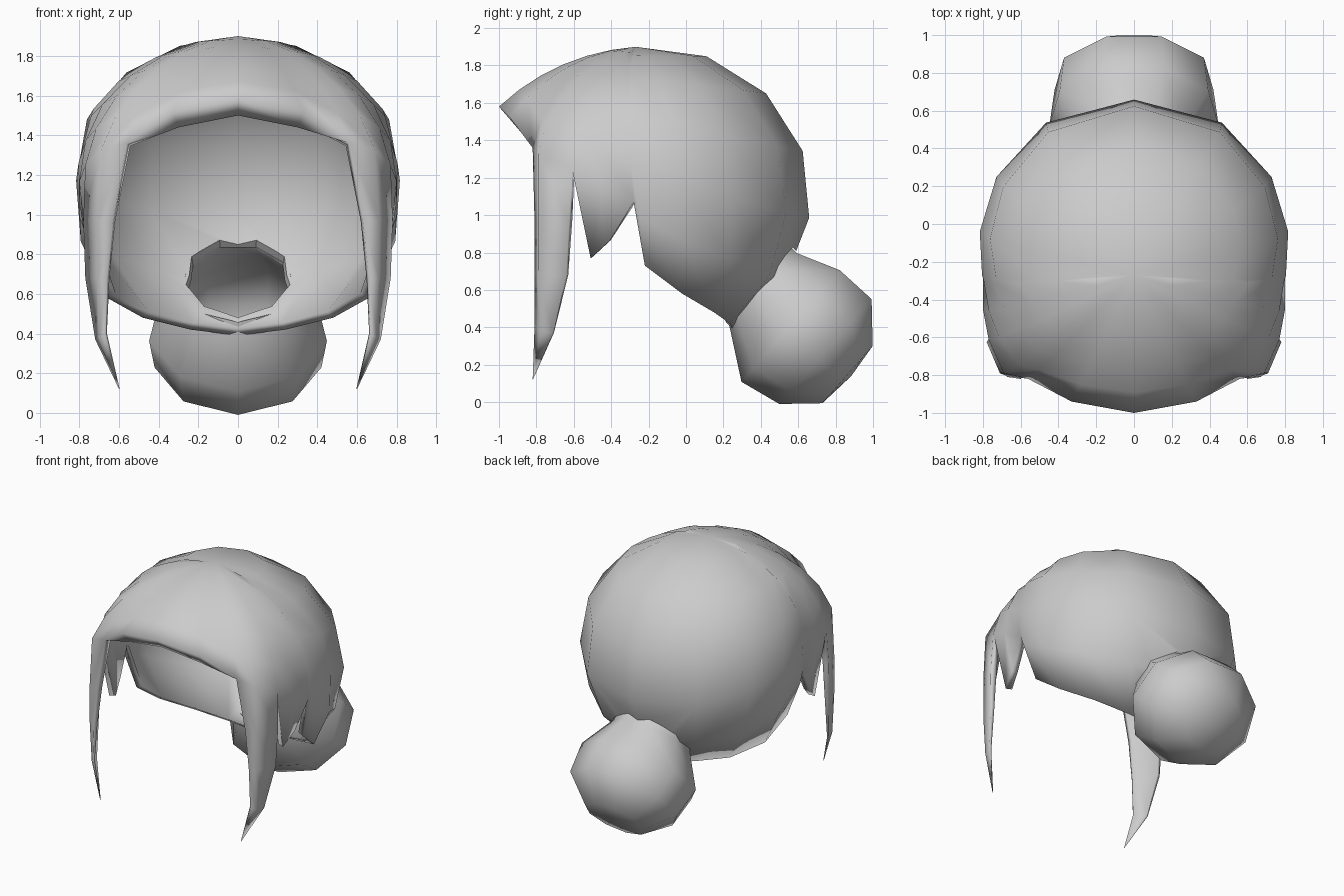
import bpy, bmesh, math
from mathutils import Vector

cube = bpy.data.objects.get("Cube")
if cube:
    bpy.data.objects.remove(cube)

grey = bpy.data.materials.new("hair_grey")
grey.use_nodes = True
grey.use_backface_culling = True
grey.diffuse_color = (0.6, 0.6, 0.6, 1)
grey.node_tree.nodes["Principled BSDF"].inputs["Base Color"].default_value = (0.6, 0.6, 0.6, 1)


def finish(name, bm, centre, smooth=100):
    """Turn a bmesh into a shaded object whose faces point away from centre."""
    bmesh.ops.recalc_face_normals(bm, faces=bm.faces)
    if sum(f.normal.dot(f.calc_center_median() - centre) for f in bm.faces) < 0:
        bmesh.ops.reverse_faces(bm, faces=bm.faces)
    mesh = bpy.data.meshes.new(name)
    bm.to_mesh(mesh)
    bm.free()
    ob = bpy.data.objects.new(name, mesh)
    bpy.context.collection.objects.link(ob)
    mesh.materials.append(grey)
    if smooth:
        bpy.ops.object.select_all(action='DESELECT')
        ob.select_set(True)
        bpy.context.view_layer.objects.active = ob
        bpy.ops.object.shade_smooth_by_angle(angle=math.radians(smooth))
    return ob


# Hair cap: columns swept over an ellipsoid from the crown to the hairline
CENTRE = Vector((0, -.2, 1.1))
RADII = Vector((.81, .86, .8))
CROWN = Vector((0, -.27, 1.9))
ROWS = 6
hairline = [(0, -1, 1.58), (.33, -.94, 1.52), (.56, -.82, 1.36), (.69, -.79, 1.33),
            (.77, -.61, 1.25), (.8, -.45, 1.17), (.8, -.28, 1.07), (.71, -.22, .73),
            (.66, -.02, .58), (.48, .15, .48), (.24, .235, .42), (0, .25, .39)]


def unit_space(p):
    q = Vector(p) - CENTRE
    return Vector(a / b for a, b in zip(q, RADII))


bm = bmesh.new()
pole = bm.verts.new(CROWN)
top = unit_space(CROWN)
columns = []
for end in hairline:
    e = unit_space(end)
    arc = top.angle(e)
    side = (e - top * (e.dot(top) / top.length_squared)).normalized()
    col = [pole]
    for i in range(1, ROWS + 1):
        t = i / ROWS
        d = top.normalized() * math.cos(arc * t) + side * math.sin(arc * t)
        # The back stays round until close to the hairline
        size = top.length + (e.length - top.length) * t ** (4 if end[1] > -.25 else 2)
        # Fuller shoulders high on the sides, fuller quarters at the back
        if i < ROWS:
            size += .45 * d.x ** 5 * max(d.z, 0) ** 2 + .06 * d.x * max(d.y, 0)
        col.append(bm.verts.new(CENTRE + d * size * RADII))
    columns.append(col)
for a, b in zip(columns, columns[1:]):
    bm.faces.new((pole, a[1], b[1]))
    for i in range(1, ROWS):
        bm.faces.new((a[i], a[i + 1], b[i + 1], b[i]))
edge = [c[-1] for c in columns]

# Fringe lip turning under above the forehead
lip = [bm.verts.new(p) for p in ((0, -.93, 1.5), (.3, -.88, 1.44))]
bm.faces.new((edge[0], lip[0], lip[1], edge[1]))
bm.faces.new((edge[1], lip[1], edge[2]))

# Long front lock, tapering to a point
row = edge[2:5]
lock_rows = [((.63, -.81, .97), (.71, -.79, .97), (.78, -.625, .97)),
             ((.66, -.81, .68), (.71, -.79, .68), (.77, -.64, .68)),
             ((.67, -.81, .4), (.7, -.78, .38), (.72, -.71, .37))]
for points in lock_rows:
    new = [bm.verts.new(p) for p in points]
    for i in range(2):
        bm.faces.new((row[i], new[i], new[i + 1], row[i + 1]))
    row = new
tip = bm.verts.new((.6, -.82, .12))
for i in range(2):
    bm.faces.new((row[i], tip, row[i + 1]))

# Short spike in front of the ear
s1, s2 = bm.verts.new((.74, -.51, .77)), bm.verts.new((.77, -.41, .86))
bm.faces.new((edge[4], s1, edge[5]))
bm.faces.new((edge[5], s1, s2))
bm.faces.new((edge[5], s2, edge[6]))

cap = finish("hair_cap", bm, CENTRE)

# The shell is full thickness on the cap and thins towards the lock tips
group = cap.vertex_groups.new(name="thickness")
for v in cap.data.vertices:
    weight = min(1, max(.08, v.co.z - .1)) if v.co.y < -.6 else 1
    group.add([v.index], weight, 'REPLACE')
mirror = cap.modifiers.new("mirror", 'MIRROR')
mirror.use_clip = True
solid = cap.modifiers.new("thickness", 'SOLIDIFY')
solid.thickness = .05
solid.offset = -1
solid.vertex_group = "thickness"

# Bun: nine-sided rings along an axis pointing back and down
axis = Vector((0, .75, -.66)).normalized()
up = Vector((0, .66, .75)).normalized()
BUN = Vector((0, .62, .37))
SIDES = 9


def ring(bm, along, radius, lift):
    verts = []
    for k in range(SIDES):
        a = 2 * math.pi * k / SIDES
        p = BUN + axis * along + up * (lift - radius * math.cos(a))
        p.x = radius * 1.11 * math.sin(a)
        verts.append(bm.verts.new(p))
    return verts


def loft(bm, sections):
    rings = [ring(bm, *s) for s in sections]
    for a, b in zip(rings, rings[1:]):
        for k in range(SIDES):
            n = (k + 1) % SIDES
            bm.faces.new((a[k], a[n], b[n], b[k]))
    return rings


bm = bmesh.new()
rings = loft(bm, [(-.36, .26, .06), (-.3, .28, .04), (-.07, .41, 0),
                  (.16, .385, .02), (.33, .21, 0)])
end = bm.verts.new(BUN + axis * .35)
for k in range(SIDES):
    bm.faces.new((rings[-1][k], rings[-1][(k + 1) % SIDES], end))
finish("hair_bun", bm, BUN)

# Hidden cutter opening the cap into the bun
bm = bmesh.new()
rings = loft(bm, [(-.5, .26, .09), (-.1, .2, .09)])
for r in rings:
    bm.faces.new(r)
cutter = finish("bun_opening_cutter", bm, BUN - axis * .3, smooth=0)
cutter.hide_render = True
cutter.hide_viewport = True
cut = cap.modifiers.new("bun_opening", 'BOOLEAN')
cut.operation = 'DIFFERENCE'
cut.solver = 'EXACT'
cut.object = cutter
